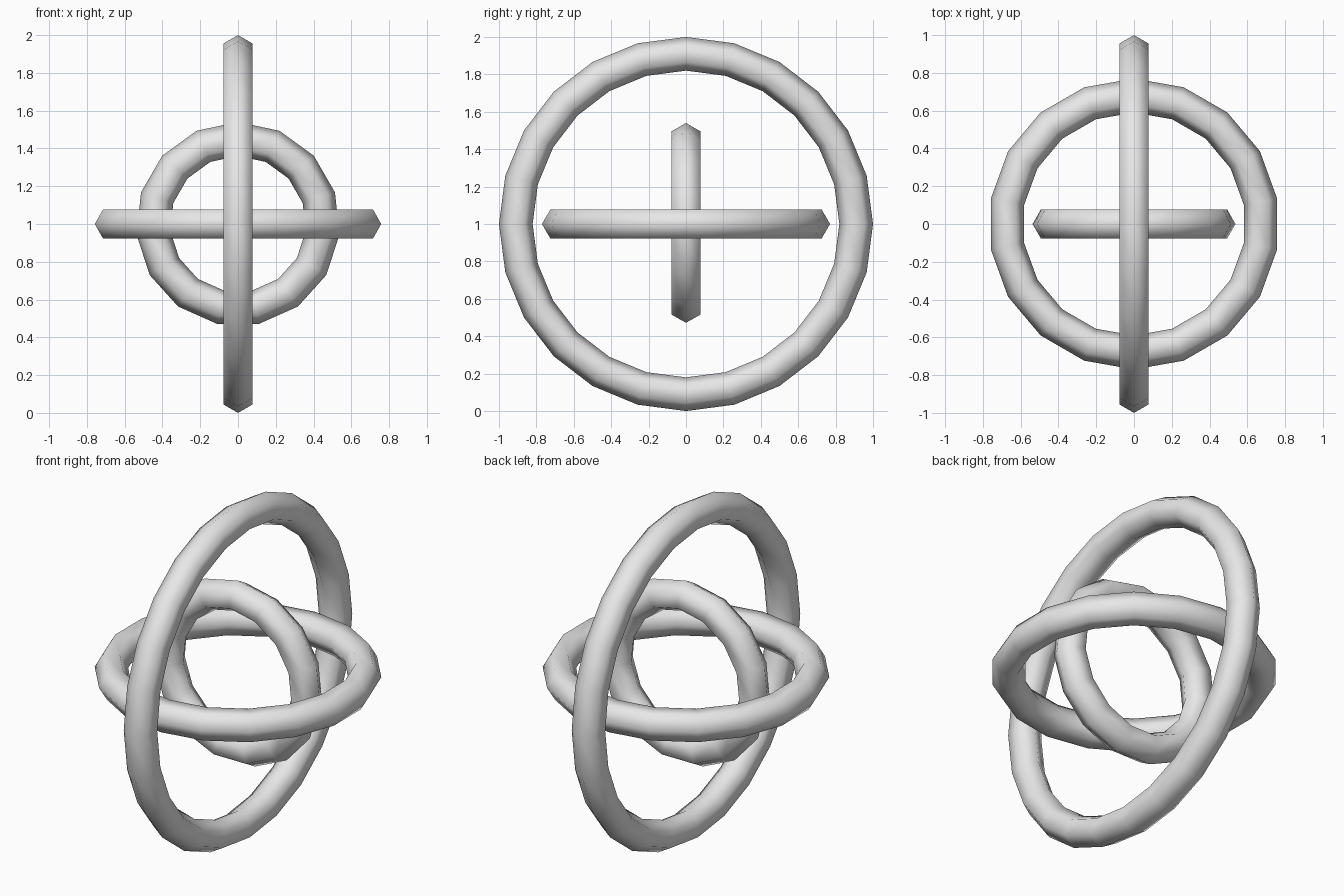
import bpy
from math import radians

cube = bpy.data.objects.get("Cube")
if cube:
    bpy.data.objects.remove(cube, do_unlink=True)

# One plain grey for every ring
GREY = (0.8, 0.8, 0.8, 1.0)
grey = bpy.data.materials.new("light_grey")
grey.use_nodes = True
grey.diffuse_color = GREY
for node in grey.node_tree.nodes:
    if node.type == 'BSDF_PRINCIPLED':
        node.inputs["Base Color"].default_value = GREY

TUBE = 0.09  # radius of the six-sided tube


def ring(name, outer_radius, segments, rotation):
    """Smooth low-poly ring centred at z = 1."""
    bpy.ops.mesh.primitive_torus_add(
        major_segments=segments, minor_segments=6,
        major_radius=outer_radius - TUBE, minor_radius=TUBE,
        location=(0, 0, 1), rotation=[radians(a) for a in rotation])
    obj = bpy.context.object
    obj.name = name
    obj.data.name = name
    obj.data.materials.clear()
    obj.data.materials.append(grey)
    bpy.ops.object.shade_smooth()
    return obj


# Three nested rings, each at right angles to the others
ring("outer_ring", 1.00, 24, (0, 90, 0))      # upright, facing the sides
ring("middle_ring", 0.77, 18, (0, 0, 90))     # lying flat
ring("inner_ring", 0.54, 15, (0, -90, 90))    # upright, facing the front
